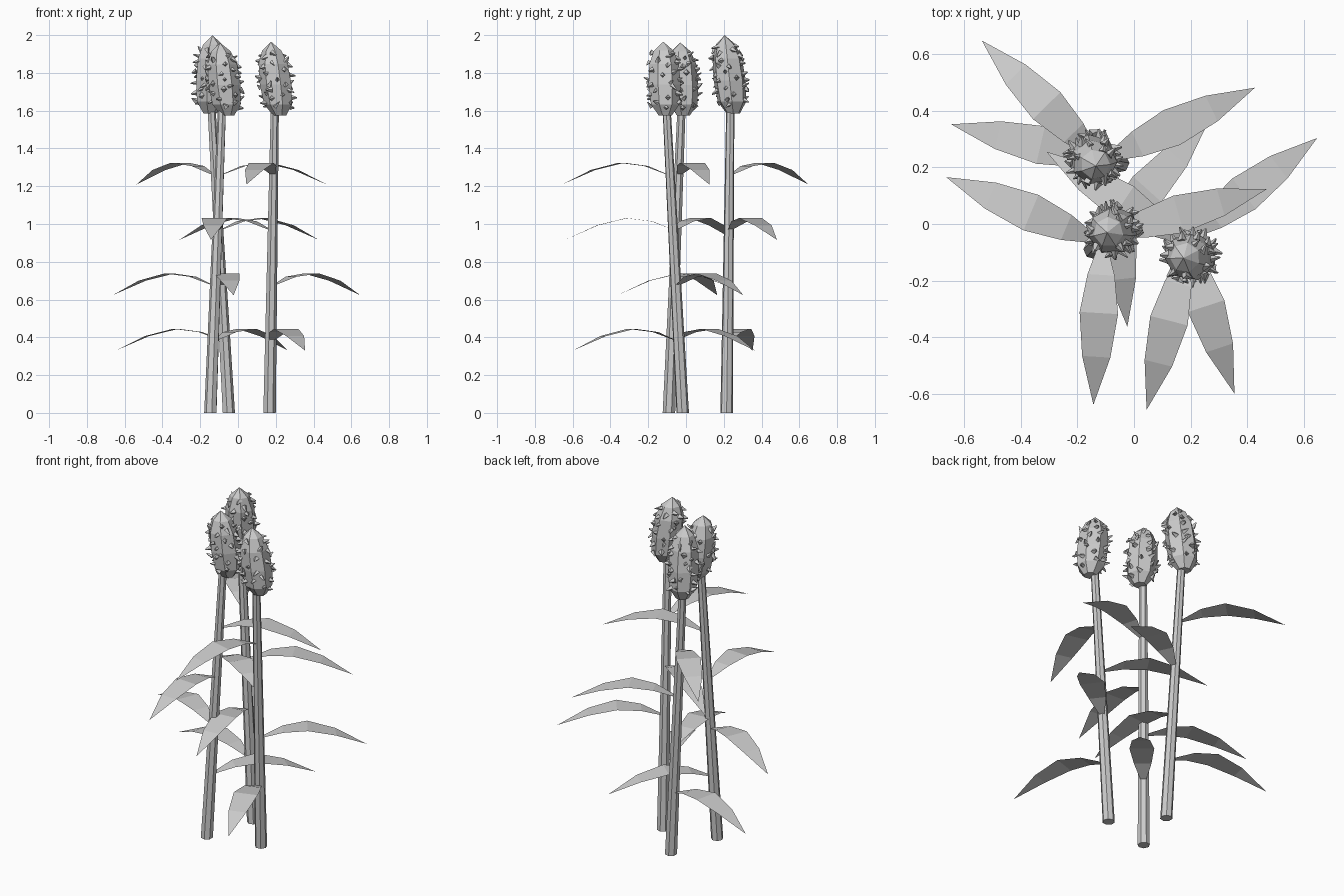
import bpy, bmesh, math, random
from mathutils import Vector

if "Cube" in bpy.data.objects:
    bpy.data.objects.remove(bpy.data.objects["Cube"])

random.seed(4)

def make_object(name, bm):
    bmesh.ops.recalc_face_normals(bm, faces=bm.faces)
    me = bpy.data.meshes.new(name)
    bm.to_mesh(me)
    bm.free()
    ob = bpy.data.objects.new(name, me)
    bpy.context.collection.objects.link(ob)
    return ob

def lathe(bm, centres, radii, sides, phase=0.0):
    """Capped tube through the given centres; a zero radius becomes a point."""
    rings = []
    for c, r in zip(centres, radii):
        if r == 0:
            rings.append([bm.verts.new(c)] * sides)
            continue
        rings.append([bm.verts.new(c + Vector((r * math.cos(a), r * math.sin(a), 0)))
                      for a in (phase + math.tau * i / sides for i in range(sides))])
    for lo, hi in zip(rings, rings[1:]):
        for i in range(sides):
            j = (i + 1) % sides
            vs = list(dict.fromkeys((lo[i], lo[j], hi[j], hi[i])))
            bm.faces.new(vs)
    for ring in (rings[0], rings[-1]):
        if ring[0] is not ring[1]:
            bm.faces.new(ring)

# Leaf stations: distance from stalk axis, half width, height
LEAF = [(0.02, 0.014, 0.0), (0.13, 0.048, 0.043), (0.265, 0.068, 0.06),
        (0.42, 0.05, 0.022), (0.59, 0.0, -0.055)]
LEVELS = [0.385, 0.678, 0.971, 1.264]

def leaf(name, root, angle):
    bm = bmesh.new()
    out = Vector((math.cos(angle), math.sin(angle), 0))
    side = Vector((-out.y, out.x, 0))
    prev = None
    for d, w, h in LEAF:
        c = root + out * d + Vector((0, 0, h))
        row = [bm.verts.new(c + side * w), bm.verts.new(c - side * w)] if w else [bm.verts.new(c)]
        if prev:
            bm.faces.new(prev + row[::-1])
        prev = row
    make_object(name, bm)

# Seed head profile: fraction of height, radius
HEAD = [(0.0, 0.036), (0.15, 0.077), (0.42, 0.087), (0.7, 0.08), (0.88, 0.053), (1.0, 0.0)]

def head_radius(t):
    for (t0, r0), (t1, r1) in zip(HEAD, HEAD[1:]):
        if t <= t1:
            return r0 + (r1 - r0) * (t - t0) / (t1 - t0)
    return 0

def head(name, lo, hi, phase):
    bm = bmesh.new()
    lathe(bm, [lo.lerp(hi, t) for t, r in HEAD], [r for t, r in HEAD], 7, phase)
    make_object(name, bm)

def seeds(name, lo, hi, count=46):
    """Small angular seeds scattered over the head."""
    bm = bmesh.new()
    for i in range(count):
        t = 0.1 + 0.76 * (i + random.random()) / count
        a = i * 2.39996 + random.uniform(-0.4, 0.4)
        n = Vector((math.cos(a), math.sin(a), 0))
        p = lo.lerp(hi, t) + n * (head_radius(t) * 0.95)
        axis = (n + Vector([random.uniform(-0.7, 0.7) for _ in range(3)])).normalized()
        m = axis.to_track_quat('Z', 'Y').to_matrix().to_4x4()
        m.translation = p + n * 0.01
        r = random.uniform(0.011, 0.018)
        bmesh.ops.create_cone(bm, cap_ends=True, segments=4, radius1=r, radius2=r * 0.2,
                              depth=random.uniform(0.025, 0.042), matrix=m)
    make_object(name, bm)

# Stalk base, stalk top, head bottom, head tip, first leaf angle
PLANTS = [
    ("back", (-0.05, 0.215, 0), (-0.143, 0.235, 1.65), (-0.15, 0.25, 1.585), (-0.135, 0.205, 2.0), 167),
    ("left", (-0.145, -0.09, 0), (-0.083, -0.022, 1.65), (-0.055, -0.015, 1.575), (-0.095, -0.03, 1.96), 48),
    ("right", (0.166, -0.018, 0), (0.195, -0.105, 1.65), (0.222, -0.11, 1.575), (0.175, -0.12, 1.965), 288),
]
for k, (tag, base, top, lo, hi, first) in enumerate(PLANTS):
    base, top, lo, hi = map(Vector, (base, top, lo, hi))
    bm = bmesh.new()
    lathe(bm, [base, top], [0.034, 0.022], 7, 0.4 * k)
    make_object("stalk_" + tag, bm)
    for i, z in enumerate(LEVELS):
        root = base.lerp(top, z / top.z)
        leaf(f"leaf_{tag}_{i + 1}", root, math.radians(first + 109.3 * i))
    head("seed_head_" + tag, lo, hi, 0.7 * k)
    seeds("seeds_" + tag, lo, hi)
